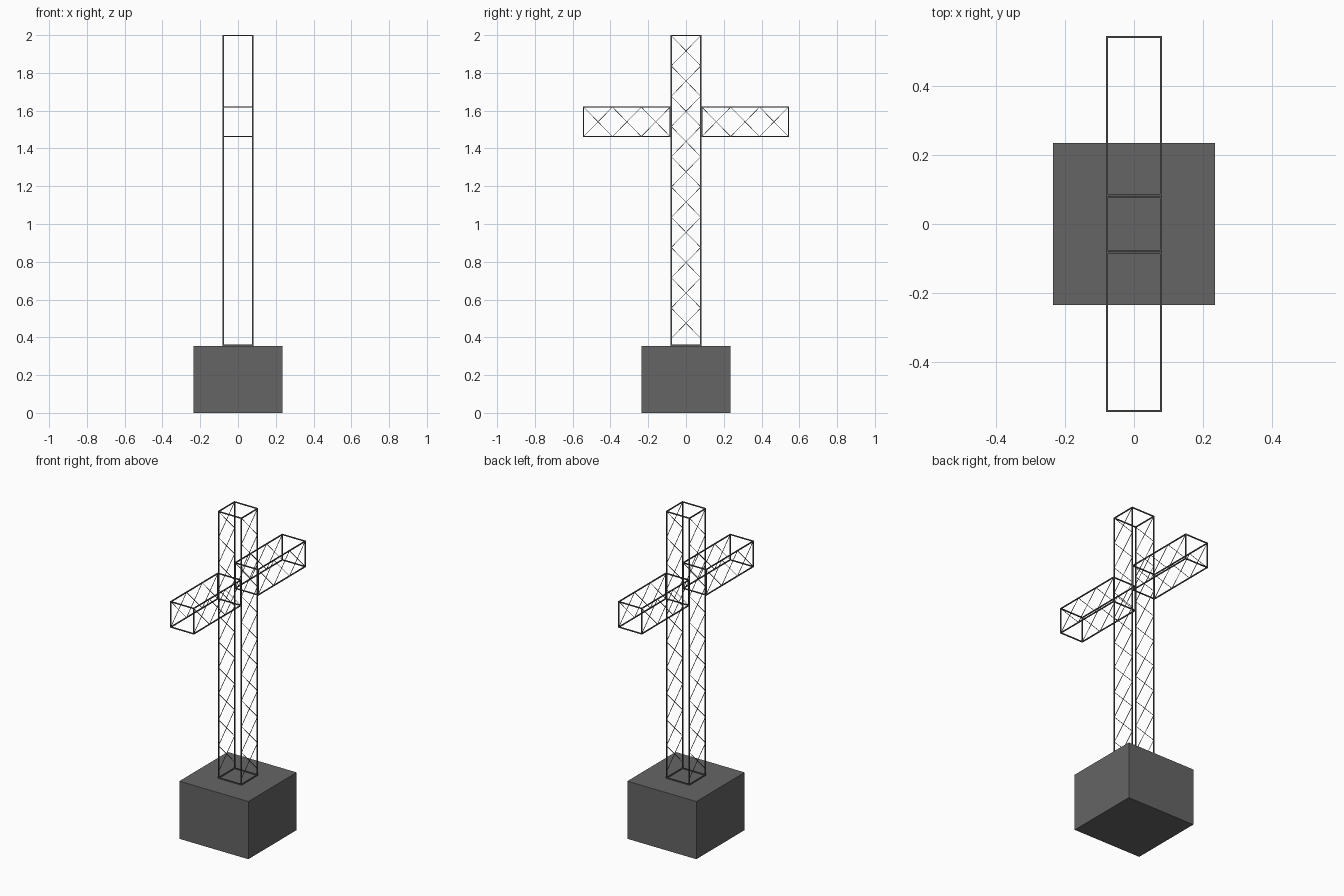
import bpy, bmesh
from mathutils import Vector

if "Cube" in bpy.data.objects:
    bpy.data.objects.remove(bpy.data.objects["Cube"])


def material(name, value):
    m = bpy.data.materials.new(name)
    m.diffuse_color = (value, value, value, 1)
    m.use_nodes = True
    m.node_tree.nodes["Principled BSDF"].inputs["Base Color"].default_value = m.diffuse_color
    return m


CONCRETE = material("dark grey concrete", 0.13)
STEEL = material("dark grey steel", 0.10)

HALF = 0.081     # half width of mast and arms
BAR = 0.006      # frame bar thickness
ROD = 0.0025     # lattice rod thickness


def finish(bm, name, mat):
    mesh = bpy.data.meshes.new(name)
    bm.to_mesh(mesh)
    bm.free()
    mesh.materials.append(mat)
    obj = bpy.data.objects.new(name, mesh)
    bpy.context.collection.objects.link(obj)
    return obj


def add_box(bm, lo, hi):
    verts = bmesh.ops.create_cube(bm, size=1)["verts"]
    for v in verts:
        v.co = Vector([(a + b) / 2 + c * (b - a) for a, b, c in zip(lo, hi, v.co)])


def add_rod(bm, a, b, t):
    a, b = Vector(a), Vector(b)
    d = b - a
    turn = d.to_track_quat('Z', 'Y').to_matrix()
    for v in bmesh.ops.create_cube(bm, size=1)["verts"]:
        v.co = (a + b) / 2 + turn @ Vector((v.co.x * t, v.co.y * t, v.co.z * d.length))


def frame(name, lo, hi):
    """Twelve square bars along the edges of a box."""
    bm = bmesh.new()
    for axis in range(3):
        u, w = [i for i in range(3) if i != axis]
        for su in (0, 1):
            for sw in (0, 1):
                a, b = list(lo), list(hi)
                for i, s in ((u, su), (w, sw)):
                    if s:
                        a[i] = hi[i] - BAR
                    else:
                        b[i] = lo[i] + BAR
                add_box(bm, a, b)
    return finish(bm, name, STEEL)


def lattice(name, y0, y1, z0, z1, cells, along):
    """Crossed rods on the two x faces; along is 'y' or 'z'."""
    bm = bmesh.new()
    for x in (-HALF + BAR / 2, HALF - BAR / 2):
        for i in range(cells):
            ya, yb, za, zb = y0, y1, z0, z1
            if along == 'z':
                step = (z1 - z0) / cells
                za, zb = z0 + i * step, z0 + (i + 1) * step
            else:
                step = (y1 - y0) / cells
                ya, yb = y0 + i * step, y0 + (i + 1) * step
            add_rod(bm, (x, ya, za), (x, yb, zb), ROD)
            add_rod(bm, (x, ya, zb), (x, yb, za), ROD)
    return finish(bm, name, STEEL)


# Base block
bm = bmesh.new()
add_box(bm, (-0.235, -0.235, 0), (0.235, 0.235, 0.355))
finish(bm, "base_block", CONCRETE)

# Mast
e = BAR / 2
frame("mast_frame", (-HALF, -HALF, 0.355), (HALF, HALF, 2.0))
lattice("mast_lattice", -HALF + e, HALF - e, 0.395, 1.997, 10, 'z')

# Front and back arms
for side, y0, y1 in (("front", -0.545, -HALF), ("back", HALF, 0.545)):
    frame(side + "_arm_frame", (-HALF, y0, 1.46), (HALF, y1, 1.622))
    lattice(side + "_arm_lattice", y0 + e, y1 - e, 1.46 + e, 1.622 - e, 3, 'y')
